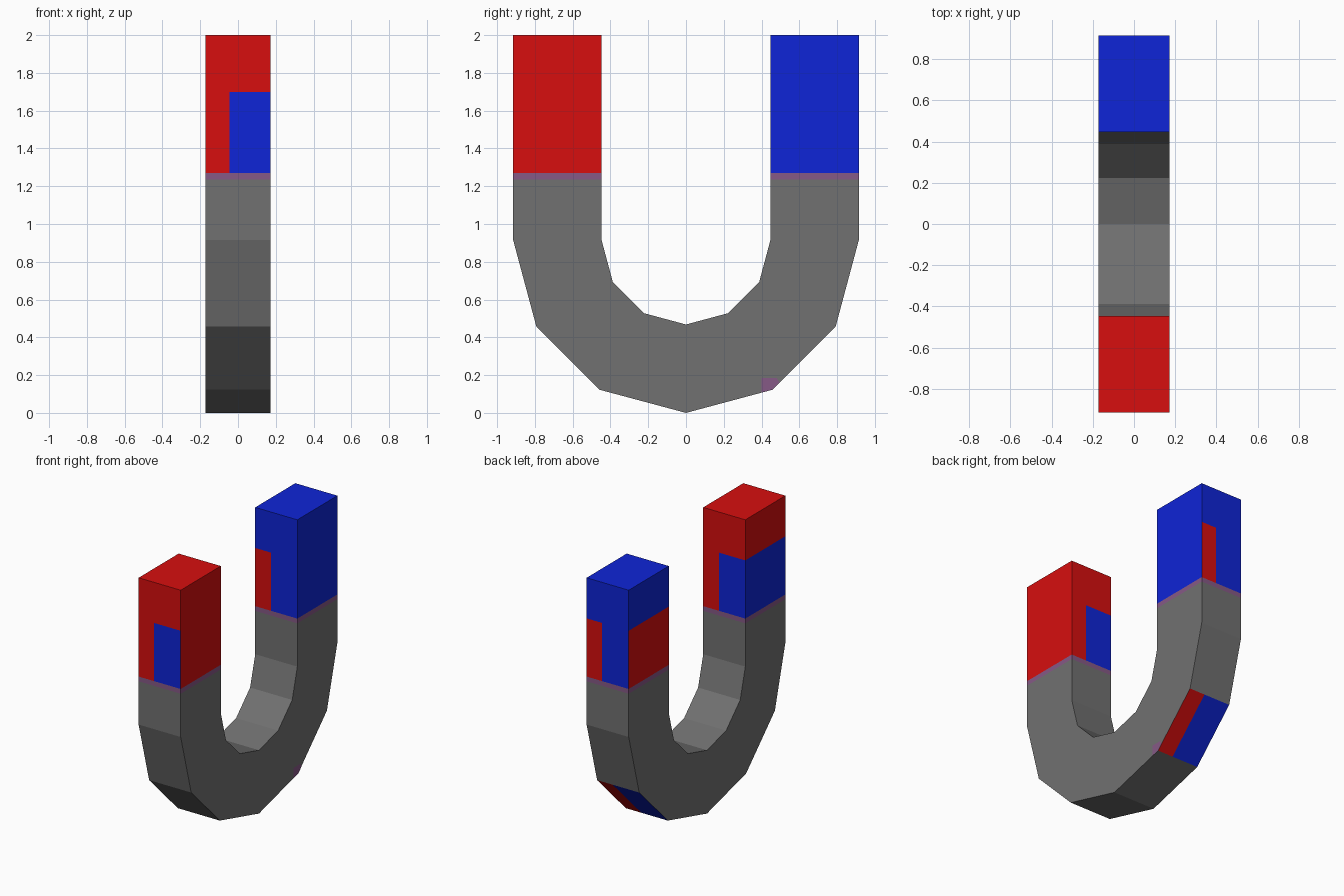
import bpy, bmesh, math
from mathutils import Vector

if "Cube" in bpy.data.objects:
    bpy.data.objects.remove(bpy.data.objects["Cube"])

W = 0.172              # half thickness
RO, RI = 0.915, 0.447  # outer and inner radius of the bend
SPLIT = 0.045          # x position of the painted red/blue boundary
BAND, TIP, PATCH, TOP = 1.235, 1.27, 1.70, 2.0


def material(name, r, g, b):
    m = bpy.data.materials.new(name)
    m.diffuse_color = (r, g, b, 1)
    m.use_nodes = True
    m.node_tree.nodes["Principled BSDF"].inputs["Base Color"].default_value = m.diffuse_color
    return m


MATS = [material("steel grey", 0.165, 0.165, 0.165),
        material("red", 0.68, 0.0045, 0.0045),
        material("blue", 0.0045, 0.018, 0.68),
        material("dusty purple", 0.24, 0.10, 0.24)]
GREY, RED, BLUE, PURPLE = range(4)


def finish(name, bm, rule):
    """Colour every face by a rule and make the object."""
    bm.normal_update()
    for f in bm.faces:
        f.material_index = rule(f.calc_center_median(), f.normal)
    mesh = bpy.data.meshes.new(name)
    bm.to_mesh(mesh)
    bm.free()
    for m in MATS:
        mesh.materials.append(m)
    ob = bpy.data.objects.new(name, mesh)
    bpy.context.collection.objects.link(ob)
    return ob


# Bent grey body: rings swept along the U, each ring split at x = SPLIT
def section(y, z, yi, zi):
    return [(-W, y, z), (SPLIT, y, z), (W, y, z),
            (W, yi, zi), (SPLIT, yi, zi), (-W, yi, zi)]


sections = [section(-RO, z, -RI, z) for z in (TIP, BAND)]
for i in range(7):
    a = math.pi + i * math.pi / 6
    c, s = math.cos(a), math.sin(a)
    sections.append(section(RO * c, RO + RO * s, RI * c, RO + RI * s))
sections += [section(RO, z, RI, z) for z in (BAND, TIP)]

bm = bmesh.new()
rings = [[bm.verts.new(p) for p in sec] for sec in sections]
for r0, r1 in zip(rings, rings[1:]):
    for k in range(6):
        j = (k + 1) % 6
        bm.faces.new((r0[k], r0[j], r1[j], r1[k]))
bmesh.ops.recalc_face_normals(bm, faces=bm.faces[:])


def body_rule(c, n):
    if c.z > BAND:
        return PURPLE
    # painted facet on the underside of the bend
    if abs(n.x) < 0.5 and n.z < -0.5 and n.y > 0.5 and c.y > 0.5:
        return RED if c.x > SPLIT else BLUE
    return GREY


finish("magnet_body", bm, body_rule)


# Coloured pole tips, cut along the painted boundaries
def pole_tip(name, side, main, other):
    bm = bmesh.new()
    bmesh.ops.create_cube(bm, size=1)
    for v in bm.verts:
        v.co = Vector((v.co.x * 2 * W,
                       side * (RO + RI) / 2 + v.co.y * (RO - RI),
                       (TIP + TOP) / 2 + v.co.z * (TOP - TIP)))
    for co, no in (((SPLIT, 0, 0), (1, 0, 0)), ((-SPLIT, 0, 0), (1, 0, 0)),
                   ((0, 0, PATCH), (0, 0, 1))):
        geom = bm.verts[:] + bm.edges[:] + bm.faces[:]
        bmesh.ops.bisect_plane(bm, geom=geom, plane_co=co, plane_no=no)
    bm.normal_update()
    hidden = [f for f in bm.faces if f.normal.z < -0.5]
    bmesh.ops.delete(bm, geom=hidden, context='FACES')

    def rule(c, n):
        if c.z > PATCH or n.x > 0.5 or n.z > 0.5:
            return main
        if n.x < -0.5:
            return other
        if n.y < 0:
            return RED if c.x < -SPLIT else BLUE
        return RED if c.x > SPLIT else BLUE

    finish(name, bm, rule)


pole_tip("red_pole_tip", -1, RED, BLUE)
pole_tip("blue_pole_tip", 1, BLUE, RED)

# Small purple mark at the corner of the painted facet
bm = bmesh.new()
mark = [(0.40, 0.108), (0.457, 0.123), (0.495, 0.161), (0.48, 0.185), (0.40, 0.185)]
bm.faces.new([bm.verts.new((W + 0.002, y, z)) for y, z in mark])
finish("corner_mark", bm, lambda c, n: PURPLE)
